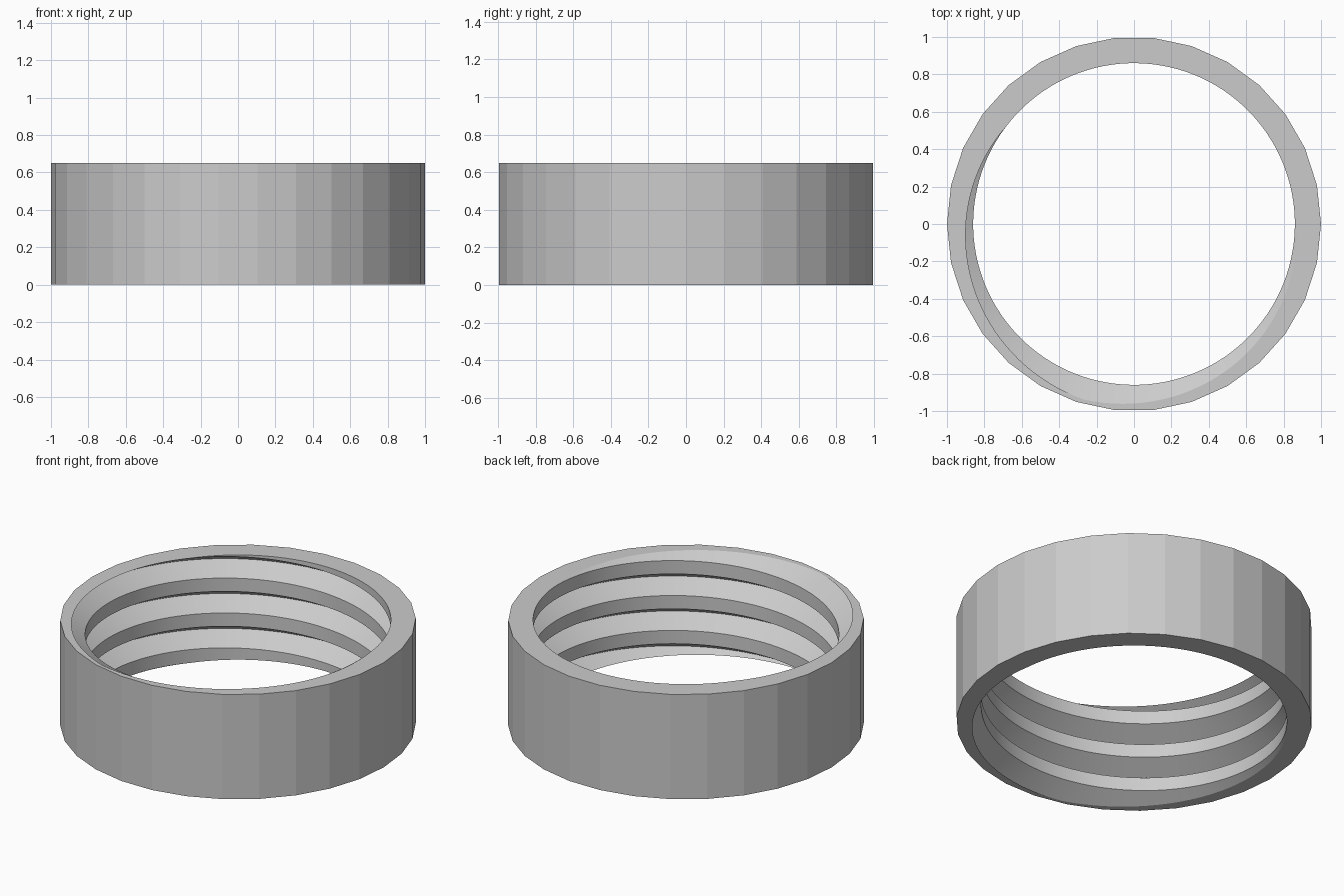
import bpy, bmesh, math

cube = bpy.data.objects.get("Cube")
if cube:
    bpy.data.objects.remove(cube, do_unlink=True)

HEIGHT = 0.65
PITCH = HEIGHT / 3
CREST, ROOT = 0.86, 0.976        # inner radii of the thread
FLANK = (ROOT - CREST) * math.tan(math.radians(30))
SIDES, STEPS = 30, 120
START = math.radians(143)        # where the groove leaves the rim


def ring_point(radius, angle, z):
    return (radius * math.cos(angle), radius * math.sin(angle), z)


bm = bmesh.new()

# Helical V-groove with flat crests, swept past both rims
profile = [(CREST, 0), (ROOT, FLANK), (CREST, 2 * FLANK), (CREST, PITCH)]
previous = None
for i in range(-STEPS, 4 * STEPS + 1):
    turn = i / STEPS
    angle = START + turn * math.tau
    base = turn * PITCH - 2 * FLANK
    row = [bm.verts.new(ring_point(r, angle, base + u)) for r, u in profile]
    if previous:
        for j in range(len(profile) - 1):
            bm.faces.new((previous[j], previous[j + 1], row[j + 1], row[j]))
    previous = row
bmesh.ops.remove_doubles(bm, verts=bm.verts, dist=1e-4)

# Trim the thread flush with the two rims
for z, up in ((HEIGHT, 1), (0, -1)):
    bmesh.ops.bisect_plane(bm, geom=bm.verts[:] + bm.edges[:] + bm.faces[:], dist=1e-5,
                           plane_co=(0, 0, z), plane_no=(0, 0, up), clear_outer=True)

# Faceted outer wall
walls = [[bm.verts.new(ring_point(1, math.tau * k / SIDES, z)) for k in range(SIDES)]
         for z in (0, HEIGHT)]
for k in range(SIDES):
    n = (k + 1) % SIDES
    bm.faces.new((walls[0][k], walls[0][n], walls[1][n], walls[1][k]))

# Flat rims between the wall and the thread
for z, up in ((0, -1), (HEIGHT, 1)):
    rim = [e for e in bm.edges if e.is_boundary and all(abs(v.co.z - z) < 1e-4 for v in e.verts)]
    bmesh.ops.triangle_fill(bm, edges=rim, use_beauty=True, normal=(0, 0, up))
bmesh.ops.recalc_face_normals(bm, faces=bm.faces)

mesh = bpy.data.meshes.new("threaded_ring")
bm.to_mesh(mesh)
bm.free()
ring = bpy.data.objects.new("threaded_ring", mesh)
bpy.context.collection.objects.link(ring)

# Plain grey material
grey = bpy.data.materials.new("light_grey")
grey.use_nodes = True
colour = (0.6, 0.6, 0.6, 1)
grey.diffuse_color = colour
grey.node_tree.nodes["Principled BSDF"].inputs["Base Color"].default_value = colour
mesh.materials.append(grey)

# Smooth thread, crisp facets and rims
bpy.ops.object.select_all(action='DESELECT')
ring.select_set(True)
bpy.context.view_layer.objects.active = ring
bpy.ops.object.shade_smooth_by_angle(angle=math.radians(8))
